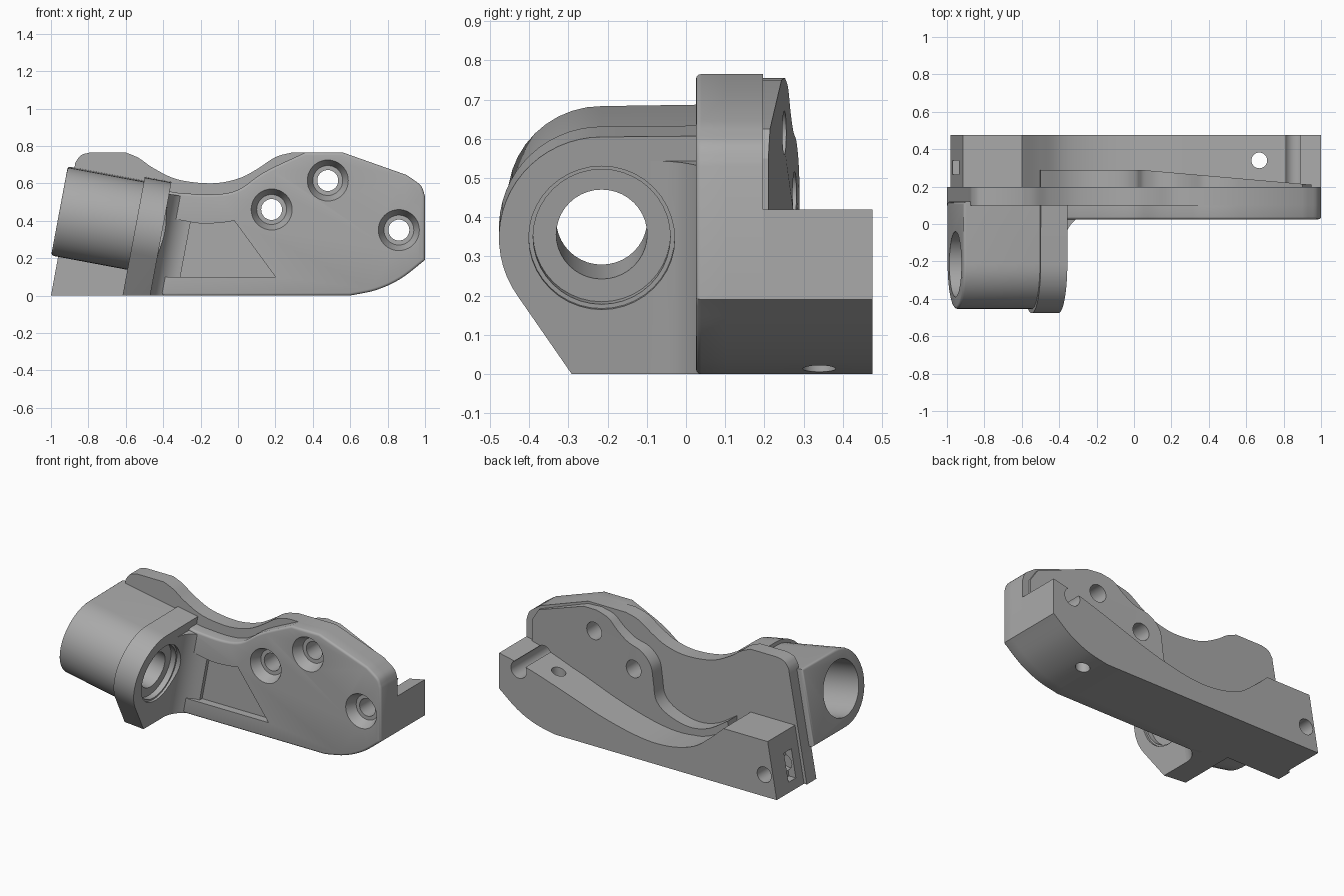
import bpy, bmesh, math
from mathutils import Vector

cube = bpy.data.objects.get("Cube")
if cube:
    bpy.data.objects.remove(cube, do_unlink=True)

grey = bpy.data.materials.new("machined_grey")
grey.use_nodes = True
colour = (0.40, 0.40, 0.40, 1)
grey.diffuse_color = colour
grey.node_tree.nodes["Principled BSDF"].inputs["Base Color"].default_value = colour

# Tilted frame of the barrel: axis along the bore, up across it
TILT = math.radians(10.6)
AXIS = Vector((math.cos(TILT), 0, -math.sin(TILT)))
UP = Vector((math.sin(TILT), 0, math.cos(TILT)))
ORIGIN = Vector((-0.955, 0, 0.45))
CY = -0.215


def upright(p, d):
    return Vector((p[0], d, p[1]))


def along_barrel(p, d):
    return ORIGIN + AXIS * d + UP * p[1] + Vector((0, p[0], 0))


def across_barrel(p, d):
    return ORIGIN + AXIS * p[0] + UP * d + Vector((0, p[1], 0))


def curve(pts, n=6):
    """Smooth open curve through the points."""
    v = [Vector(p) for p in pts]
    v = [2 * v[0] - v[1]] + v + [2 * v[-1] - v[-2]]
    out = []
    for a, b, c, d in zip(v, v[1:], v[2:], v[3:]):
        for i in range(n):
            t = i / n
            out.append(0.5 * (2 * b + (c - a) * t + (2 * a - 5 * b + 4 * c - d) * t * t
                              + (3 * b - a - 3 * c + d) * t ** 3))
    return [tuple(p) for p in out] + [tuple(pts[-1])]


def arc(cx, cy, r, start, end, n=20):
    angles = [math.radians(start + (end - start) * i / n) for i in range(n + 1)]
    return [(cx + r * math.cos(a), cy + r * math.sin(a)) for a in angles]


def activate(ob):
    bpy.ops.object.select_all(action="DESELECT")
    ob.select_set(True)
    bpy.context.view_layer.objects.active = ob


def prism(name, pts, lo, hi, place=upright, bevel=0):
    bm = bmesh.new()
    low = [bm.verts.new(place(p, lo)) for p in pts]
    high = [bm.verts.new(place(p, hi)) for p in pts]
    bm.faces.new(low)
    bm.faces.new(high)
    for i in range(len(pts)):
        j = (i + 1) % len(pts)
        bm.faces.new((low[i], low[j], high[j], high[i]))
    bmesh.ops.recalc_face_normals(bm, faces=bm.faces)
    if bevel:
        rim = [e for e in bm.edges if all(v in low for v in e.verts)]
        bmesh.ops.bevel(bm, geom=rim, offset=bevel, segments=3, profile=0.5,
                        affect="EDGES", clamp_overlap=True)
    mesh = bpy.data.meshes.new(name)
    bm.to_mesh(mesh)
    bm.free()
    mesh.materials.append(grey)
    ob = bpy.data.objects.new(name, mesh)
    bpy.context.collection.objects.link(ob)
    return ob


def rod(name, start, end, r1, r2=None):
    """Round cutter running from start to end."""
    start, end = Vector(start), Vector(end)
    d = end - start
    bpy.ops.mesh.primitive_cone_add(vertices=40, radius1=r1, radius2=r2 or r1,
                                    depth=d.length, location=(start + end) / 2)
    ob = bpy.context.object
    ob.name = name
    ob.rotation_euler = d.to_track_quat("Z", "Y").to_euler()
    ob.data.materials.append(grey)
    ob.hide_render = True
    return ob


def cut(ob, cutters):
    activate(ob)
    for c in cutters:
        mod = ob.modifiers.new("cut", "BOOLEAN")
        mod.operation, mod.solver, mod.object = "DIFFERENCE", "EXACT", c
        bpy.ops.object.modifier_apply(modifier=mod.name)


# Shared outline pieces
belly = curve([(1, 0.19), (0.87, 0.09), (0.74, 0.03), (0.6, 0)], 5)
nose = [(0.56, 0.765), (0.9, 0.645)] + curve([(0.93, 0.625), (0.98, 0.585), (1, 0.53)], 4)
saddle = curve([(-0.6, 0.765), (-0.53, 0.735), (-0.45, 0.68), (-0.32, 0.62), (-0.14, 0.6),
                (0, 0.625), (0.1, 0.675), (0.2, 0.74), (0.29, 0.765)], 5)

# Backing plate
plate = prism("backing_plate", [(-1, 0), (-0.875, 0.68)]
              + curve([(-0.87, 0.71), (-0.84, 0.75), (-0.79, 0.765)], 3)
              + saddle + nose + belly, 0.1, 0.197)

# Raised front layer with a recessed web
front = prism("front_layer", [(-0.46, 0), (-0.38, 0.56)]
              + curve([(-0.33, 0.55), (-0.14, 0.54), (0, 0.565), (0.14, 0.66), (0.36, 0.765)], 5)
              + nose + belly, 0.025, 0.102, bevel=0.014)
pocket = prism("pocket_cutter", [(-0.6, 0.1), (0.2, 0.1), (-0.02, 0.4)]
               + curve([(-0.08, 0.39), (-0.2, 0.385), (-0.35, 0.41), (-0.6, 0.44)], 3), 0, 0.075)

# Rear block with a scooped top
valley = curve([(-0.6, 0.36), (-0.5, 0.27), (-0.38, 0.185), (-0.2, 0.14), (0, 0.145),
                (0.27, 0.205), (0.56, 0.3), (0.8, 0.375), (1, 0.42)], 5)
block = prism("rear_block", [(-0.98, 0), (-0.915, 0.36)] + valley + belly, 0.19, 0.475)

# Rear lug with a tapering back face
lug = prism("rear_lug", [(0.95, 0.15), (0.95, 0.55), (0.9, 0.625), (0.56, 0.75)]
            + curve([(0.46, 0.755), (0.37, 0.73), (0.3, 0.67), (0.22, 0.62), (0.12, 0.59),
                     (0.05, 0.52), (0.03, 0.42), (0.01, 0.31), (-0.07, 0.24),
                     (-0.22, 0.2), (-0.36, 0.225), (-0.5, 0.31)], 5)
            + [(-0.52, 0.1), (0.03, 0.1)], 0.19, 0.29)
for v in lug.data.vertices:
    if v.co.y > 0.25 and v.co.x > 0.03:
        v.co.y = 0.29 - (v.co.x - 0.03) * 0.087

# Barrel and its flange, both faired into the plate
barrel = prism("barrel", [(0.12, 0.245)] + arc(CY, 0, 0.24, 90, 270) + [(0.12, -0.24)],
               0, 0.45, along_barrel, bevel=0.015)
flange = prism("barrel_flange", [(0.12, 0.265)] + arc(CY, 0, 0.262, 90, 215)
               + [(-0.28, -0.37), (-0.19, -0.52), (0.12, -0.52)], 0.415, 0.56, along_barrel)
fillet = prism("flange_fillet", [(0.45, 0.12), (0.45, -0.1)]
               + arc(0.7, -0.09, 0.14, 180, 90, 10) + [(0.7, 0.12)],
               -0.52, 0.2, across_barrel)

# Cutters
floor = prism("floor_cutter", [(-2, -1), (2, -1), (2, 0), (-2, 0)], -1, 1)
bore_spans = [(-0.1, 0.31, 0.175), (0.2, 0.7, 0.116), (0.51, 0.7, 0.175), (0.545, 0.7, 0.186)]
centre = Vector((0, CY, 0))
bores = [rod("bore_cutter", ORIGIN + centre + AXIS * a, ORIGIN + centre + AXIS * b, r)
         for a, b, r in bore_spans]
spots = [(0.18, 0.46), (0.48, 0.615), (0.86, 0.35)]
bolts = [rod("bolt_cutter", (x, -0.1, z), (x, 0.6, z), 0.056) for x, z in spots]
sinks = [rod("sink_cutter", (x, 0.02, z), (x, 0.09, z), 0.112, 0.08) for x, z in spots]
drain = rod("drain_cutter", (0.67, 0.34, -0.1), (0.67, 0.34, 0.6), 0.042)
pin = rod("pin_cutter", (-0.89, 0.22, 0.14), (-0.89, 0.6, 0.14), 0.05)
slot = prism("slot_cutter", [(-1.1, 0.06), (-0.92, 0.06), (-0.89, 0.24), (-1.1, 0.24)], 0.265, 0.34)

cut(front, [pocket] + bolts + sinks)
cut(plate, bolts)
cut(lug, bolts)
cut(block, [bolts[2], drain, pin, slot])
cut(barrel, bores)
cut(flange, [floor] + bores)
cut(fillet, [floor] + bores[1:])

for c in [pocket, floor, drain, pin, slot] + bores + bolts + sinks:
    bpy.data.objects.remove(c, do_unlink=True)

for ob in (plate, front, block, lug, barrel, flange, fillet):
    activate(ob)
    bpy.ops.object.shade_smooth_by_angle(angle=math.radians(32))
